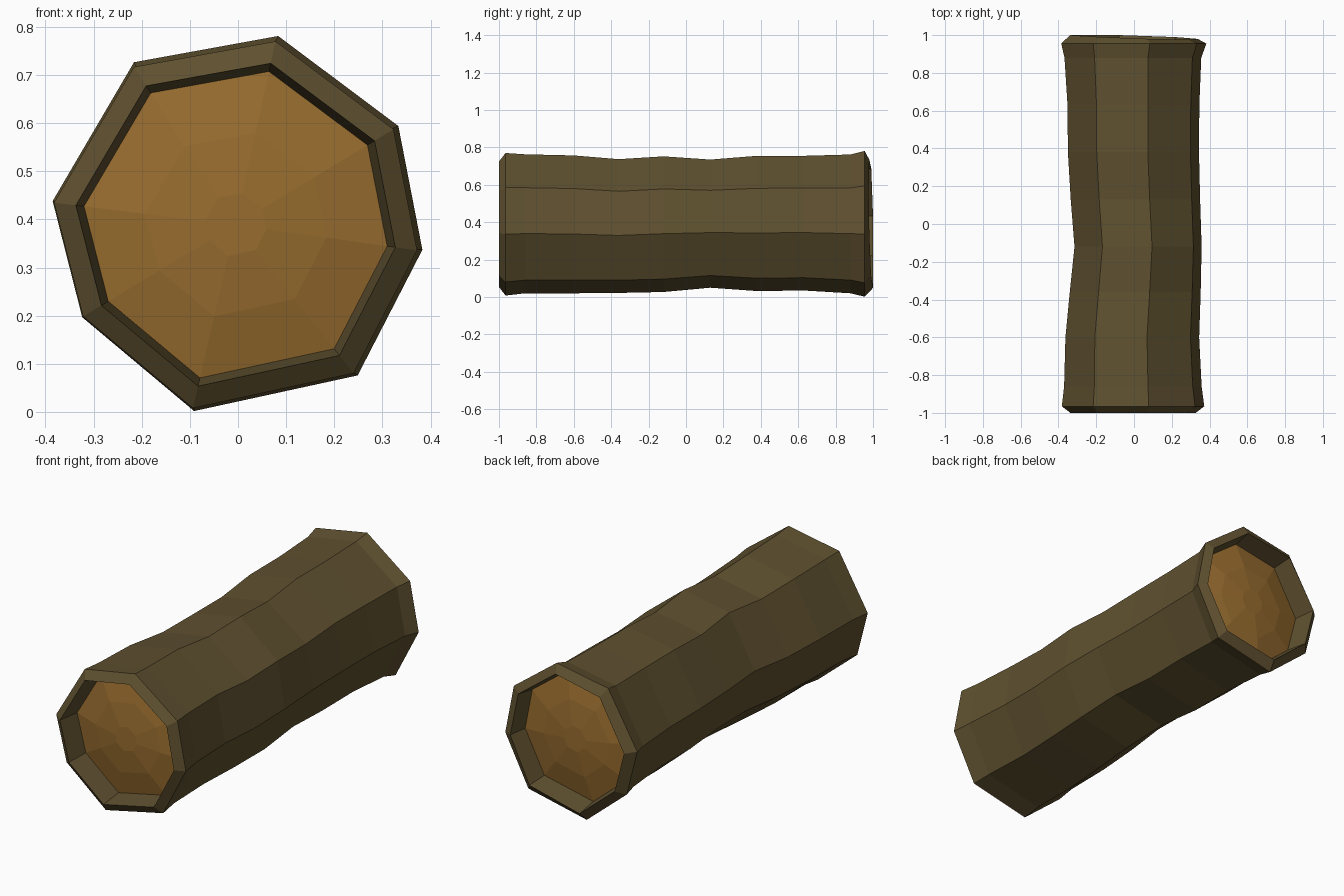
import bpy, bmesh

if "Cube" in bpy.data.objects:
    bpy.data.objects.remove(bpy.data.objects["Cube"])

def material(name, rgb):
    m = bpy.data.materials.new(name)
    m.diffuse_color = (*rgb, 1)
    m.use_nodes = True
    m.node_tree.nodes["Principled BSDF"].inputs["Base Color"].default_value = m.diffuse_color
    return m

BARK = material("dark olive bark", (0.114, 0.081, 0.029))
WOOD = material("tan cut wood", (0.31, 0.150, 0.028))

# irregular octagon outline, normalised so each axis runs -1..1
OUT = [(1, -0.14), (0.87, 0.52), (0.22, 1), (-0.56, 0.86),
       (-1, 0.12), (-0.84, -0.50), (-0.235, -1), (0.65, -0.81)]

# log rings: y, left x, right x, bottom z, top z
RINGS = [(-0.965, -.382, .372, .008, .770), (-0.86, -.37, .358, .02, .763),
         (-0.60, -.363, .345, .02, .757), (-0.36, -.34, .353, .022, .737),
         (-0.12, -.315, .358, .027, .752), (0.13, -.335, .35, .05, .735),
         (0.38, -.35, .344, .032, .755), (0.63, -.352, .346, .035, .755),
         (0.88, -.368, .356, .02, .762), (0.955, -.385, .383, .002, .781)]

def loop(bm, ring, y, s=1.0):
    _, l, r, b, t = ring
    cx, cz, hx, hz = (l + r) / 2, (b + t) / 2, (r - l) / 2, (t - b) / 2
    return [bm.verts.new((cx + u * hx * s, y, cz + v * hz * s)) for u, v in OUT]

def skin(bm, loops):
    for a, b in zip(loops, loops[1:]):
        for i in range(8):
            j = (i + 1) % 8
            bm.faces.new((a[i], a[j], b[j], b[i]))

def finish(bm, name, mat):
    me = bpy.data.meshes.new(name)
    bm.to_mesh(me)
    bm.free()
    me.materials.append(mat)
    bpy.context.collection.objects.link(bpy.data.objects.new(name, me))

# bark tube: inner lip, chamfered rim, wavy body, chamfered rim, inner lip
bm = bmesh.new()
first, last = RINGS[0], RINGS[-1]
loops = [loop(bm, first, -0.88, 0.835), loop(bm, first, -1.0, 0.88)]
loops += [loop(bm, r, r[0]) for r in RINGS]
back = loop(bm, last, 0.99, 0.88)
for v in back:                       # the back cut is slightly slanted
    v.co.y -= 0.012 * v.co.x / 0.34 + 0.008 * (v.co.z - 0.385) / 0.34 - 0.001
loops += [back, loop(bm, last, 0.88, 0.835)]
skin(bm, loops)
for v in bm.verts:
    v.co.y = min(v.co.y, 1.0)
finish(bm, "log_bark", BARK)

# slightly domed cut ends
for name, ring, side in (("front_cut_end", first, -1), ("back_cut_end", last, 1)):
    bm = bmesh.new()
    ends = [loop(bm, ring, side * y, s)
            for y, s in ((0.88, 0.84), (0.91, 0.50), (0.925, 0.17))]
    if side < 0:
        skin(bm, ends)
        bm.faces.new(ends[-1])
    else:
        skin(bm, [e[::-1] for e in ends])
        bm.faces.new(ends[-1][::-1])
    finish(bm, name, WOOD)

# consistent outward facing
for ob in bpy.data.objects:
    bm = bmesh.new()
    bm.from_mesh(ob.data)
    bm.normal_update()
    if ob.name == "log_bark":
        flip = sum(f.normal.z for f in bm.faces if f.calc_center_median().z > 0.68
                   and abs(f.calc_center_median().y) < 0.8) < 0
    else:
        flip = sum(f.normal.y for f in bm.faces) * (-1 if "front" in ob.name else 1) < 0
    if flip:
        bmesh.ops.reverse_faces(bm, faces=bm.faces[:])
    bm.to_mesh(ob.data)
    bm.free()
